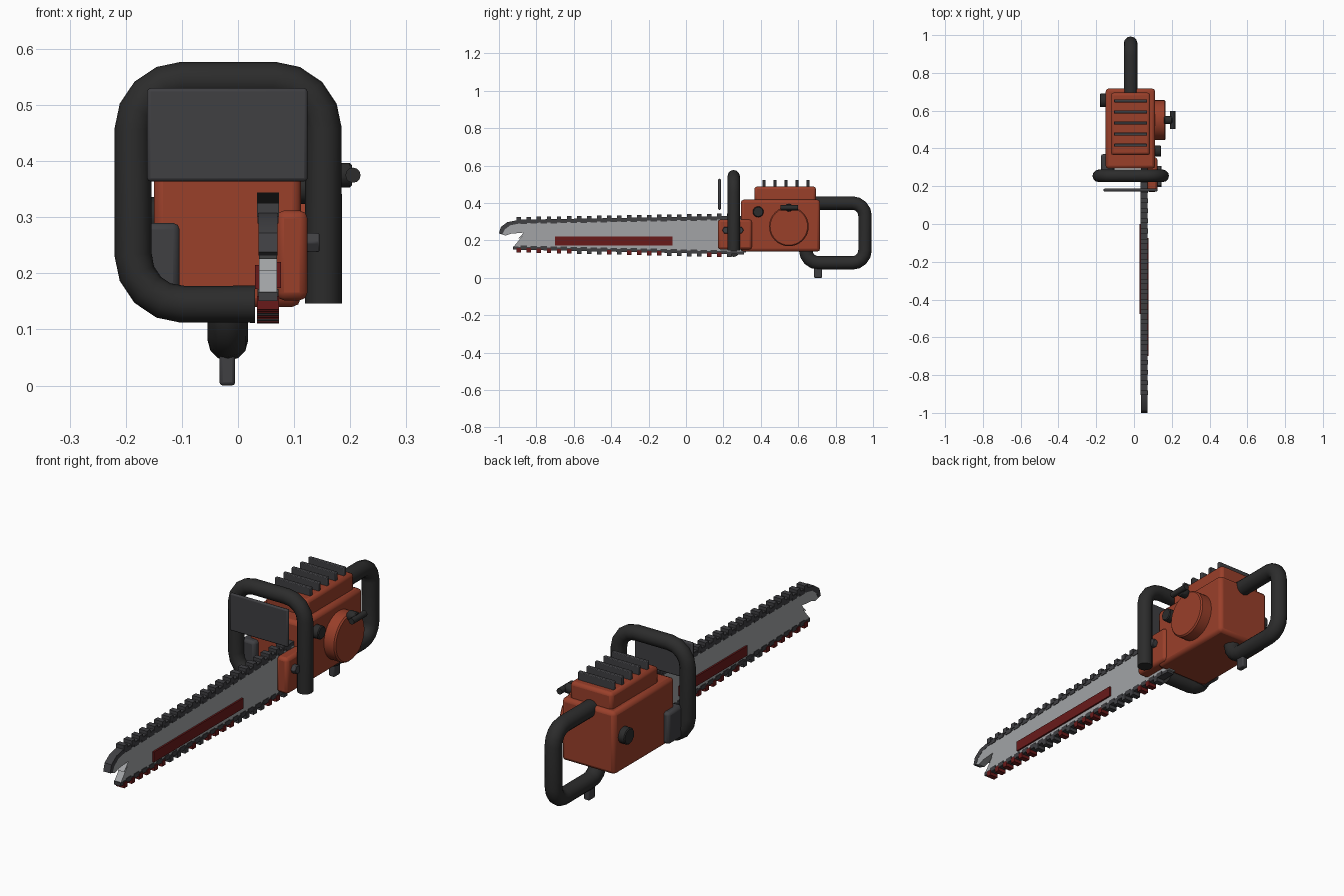
import bpy, bmesh, math, random
from mathutils import Vector, Matrix

if "Cube" in bpy.data.objects:
    bpy.data.objects.remove(bpy.data.objects["Cube"])

random.seed(4)


def mat(name, rgb):
    m = bpy.data.materials.new(name)
    m.diffuse_color = (*rgb, 1)
    m.use_nodes = True
    m.node_tree.nodes["Principled BSDF"].inputs["Base Color"].default_value = m.diffuse_color
    return m


ORANGE = mat("orange_paint", (0.32, 0.05, 0.023))
BLACK = mat("black_rubber", (0.025, 0.025, 0.025))
DARK = mat("dark_plastic", (0.05, 0.05, 0.055))
STEEL = mat("steel", (0.36, 0.37, 0.38))
STAIN = mat("red_stain", (0.14, 0.01, 0.01))


def finish(bm, name, material, bevel=0, segments=2):
    bmesh.ops.recalc_face_normals(bm, faces=bm.faces)
    me = bpy.data.meshes.new(name)
    bm.to_mesh(me)
    bm.free()
    ob = bpy.data.objects.new(name, me)
    bpy.context.collection.objects.link(ob)
    me.materials.append(material)
    if bevel:
        b = ob.modifiers.new("bevel", 'BEVEL')
        b.width, b.segments = bevel, segments
    smooth(ob)
    return ob


def smooth(ob):
    bpy.ops.object.select_all(action='DESELECT')
    ob.select_set(True)
    bpy.context.view_layer.objects.active = ob
    bpy.ops.object.shade_smooth_by_angle(angle=math.radians(35))


def box(name, x, y, z, material, bevel=0):
    """Box from (min, max) ranges on each axis."""
    bm = bmesh.new()
    size = [r[1] - r[0] for r in (x, y, z)]
    mid = [(r[0] + r[1]) / 2 for r in (x, y, z)]
    bmesh.ops.create_cube(bm, size=1, matrix=Matrix.Translation(mid) @ Matrix.Diagonal((*size, 1)))
    return finish(bm, name, material, bevel)


def disc(name, x0, x1, y, z, r, material, sides=16, bevel=0.004):
    """Cylinder along x."""
    bm = bmesh.new()
    m = Matrix.Translation(((x0 + x1) / 2, y, z)) @ Matrix.Rotation(math.pi / 2, 4, 'Y')
    bmesh.ops.create_cone(bm, cap_ends=True, segments=sides, radius1=r, radius2=r, depth=x1 - x0, matrix=m)
    return finish(bm, name, material, bevel, 1)


def plate(name, outline, x0, x1, material, bevel=0):
    """Extrude a (y, z) outline along x."""
    bm = bmesh.new()
    f = bm.faces.new([bm.verts.new((x0, y, z)) for y, z in outline])
    ext = bmesh.ops.extrude_face_region(bm, geom=[f])
    vs = [v for v in ext["geom"] if isinstance(v, bmesh.types.BMVert)]
    bmesh.ops.translate(bm, verts=vs, vec=(x1 - x0, 0, 0))
    bm.faces.ensure_lookup_table()
    return finish(bm, name, material, bevel, 1)


def tube(name, pts, corner, radius, material, steps=4):
    """Round tube along a path whose right-angle corners become arcs."""
    pts = [Vector(p) for p in pts]
    path = [pts[0]]
    for a, b, c in zip(pts, pts[1:], pts[2:]):
        u, v = (a - b).normalized(), (c - b).normalized()
        centre = b + (u + v) * corner
        for i in range(steps + 1):
            t = math.pi / 2 * i / steps
            path.append(centre - (v * math.cos(t) + u * math.sin(t)) * corner)
    path.append(pts[-1])
    cu = bpy.data.curves.new(name, 'CURVE')
    cu.dimensions = '3D'
    cu.bevel_depth, cu.bevel_resolution, cu.use_fill_caps = radius, 4, True
    sp = cu.splines.new('POLY')
    sp.points.add(len(path) - 1)
    for p, co in zip(sp.points, path):
        p.co = (*co, 1)
    cu.materials.append(material)
    ob = bpy.data.objects.new(name, cu)
    bpy.context.collection.objects.link(ob)
    bpy.ops.object.select_all(action='DESELECT')
    ob.select_set(True)
    bpy.context.view_layer.objects.active = ob
    bpy.ops.object.convert(target='MESH')
    smooth(bpy.context.view_layer.objects.active)


# Engine housing, top cover and cooling fins
box("engine_body", (-0.15, 0.112), (0.293, 0.717), (0.14, 0.418), ORANGE, 0.016)
box("top_cover", (-0.122, 0.086), (0.365, 0.695), (0.40, 0.488), ORANGE, 0.014)
for i in range(5):
    y = 0.417 + i * 0.0588
    box(f"cooling_fin_{i + 1}", (-0.106, 0.07), (y - 0.008, y + 0.008), (0.475, 0.524), DARK, 0.003)

# Bar clutch cover with its two nuts
box("clutch_cover", (0.068, 0.124), (0.17, 0.353), (0.152, 0.312), ORANGE, 0.014)
for i, y in enumerate((0.214, 0.288)):
    disc(f"cover_nut_{i + 1}", 0.12, 0.145, y, 0.255, 0.02, DARK, 6, 0.002)

# Starter housing, pull grip, caps and left-hand air box
disc("starter_housing", 0.105, 0.167, 0.55, 0.275, 0.106, ORANGE, 32, 0.006)
disc("pull_stem", 0.16, 0.203, 0.55, 0.375, 0.022, BLACK, 12)
tube("pull_grip", [(0.205, 0.504, 0.375), (0.205, 0.598, 0.375)], 0.01, 0.0135, BLACK)
disc("oil_cap", 0.105, 0.144, 0.386, 0.353, 0.029, BLACK, 16)
disc("fuel_cap", -0.181, -0.145, 0.655, 0.30, 0.036, BLACK, 16)
box("air_box", (-0.175, -0.104), (0.265, 0.37), (0.15, 0.29), DARK, 0.012)

# Handles and hand guard
tube("front_handle", [(0.03, 0.255, 0.145), (-0.187, 0.255, 0.145), (-0.187, 0.255, 0.544),
                      (0.152, 0.255, 0.544), (0.152, 0.255, 0.146)], 0.088, 0.033, BLACK)
tube("rear_handle", [(-0.018, 0.68, 0.40), (-0.018, 0.957, 0.40), (-0.018, 0.957, 0.08),
                     (-0.018, 0.64, 0.08), (-0.018, 0.64, 0.17)], 0.068, 0.036, BLACK)
box("handle_foot", (-0.033, -0.005), (0.684, 0.728), (0.0, 0.09), DARK, 0.006)
box("hand_guard", (-0.162, 0.124), (0.172, 0.187), (0.364, 0.53), DARK, 0.006)

# Guide bar with a split tip
XC = 0.0535


def edge(y, top):
    """Height of the bar edge at y."""
    t = (y + 0.9) / 1.1
    return 0.298 + 0.019 * t if top else 0.163 - 0.025 * t


plate("guide_bar", [(0.32, edge(0.32, 1)), (-0.89, 0.298), (-0.945, 0.288), (-0.978, 0.265),
                    (-0.992, 0.236), (-0.965, 0.226), (-0.935, 0.236), (-0.868, 0.242),
                    (-0.90, 0.205), (-0.876, 0.222), (-0.925, 0.163), (0.32, edge(0.32, 0))],
      XC - 0.016, XC + 0.016, STEEL)

# Chain rails, the top one curling over the tip
plate("chain_rail_top", [(0.3, edge(0.3, 1) - 0.004), (-0.88, 0.293), (-0.94, 0.281), (-0.97, 0.258),
                         (-0.982, 0.232), (-1.0, 0.238), (-0.99, 0.272), (-0.955, 0.298),
                         (-0.89, 0.311), (0.3, edge(0.3, 1) + 0.013)], XC - 0.017, XC + 0.017, DARK)
plate("chain_rail_bottom", [(-0.925, 0.167), (0.31, edge(0.31, 0) + 0.004), (0.31, edge(0.31, 0) - 0.01),
                            (-0.925, 0.151)], XC - 0.017, XC + 0.017, DARK)

# Chain teeth and side links, some lower teeth stained
for side, top in (("top", 1), ("bottom", 0)):
    for i in range(22):
        y = -0.893 + i * 0.0535
        if top and y > 0.24:
            continue
        e, s = edge(y, top), (1 if top else -1)
        stained = not top and random.random() < 0.5
        zr = sorted((e + s * 0.003, e + s * 0.027))
        box(f"{side}_tooth_{i + 1}", (XC - 0.020, XC + 0.020), (y - 0.012, y + 0.012), zr,
            STAIN if stained else DARK)
        zl = sorted((e - s * 0.009, e + s * 0.011))
        box(f"{side}_link_{i + 1}", (XC - 0.0185, XC + 0.0185), (y + 0.008, y + 0.042), zl, DARK)

# Stains on both bar faces
box("stain_right", (XC + 0.015, 0.077), (-0.70, -0.073), (0.174, 0.22), STAIN)
box("stain_left", (0.030, XC - 0.015), (-0.476, 0.0), (0.172, 0.215), STAIN)
